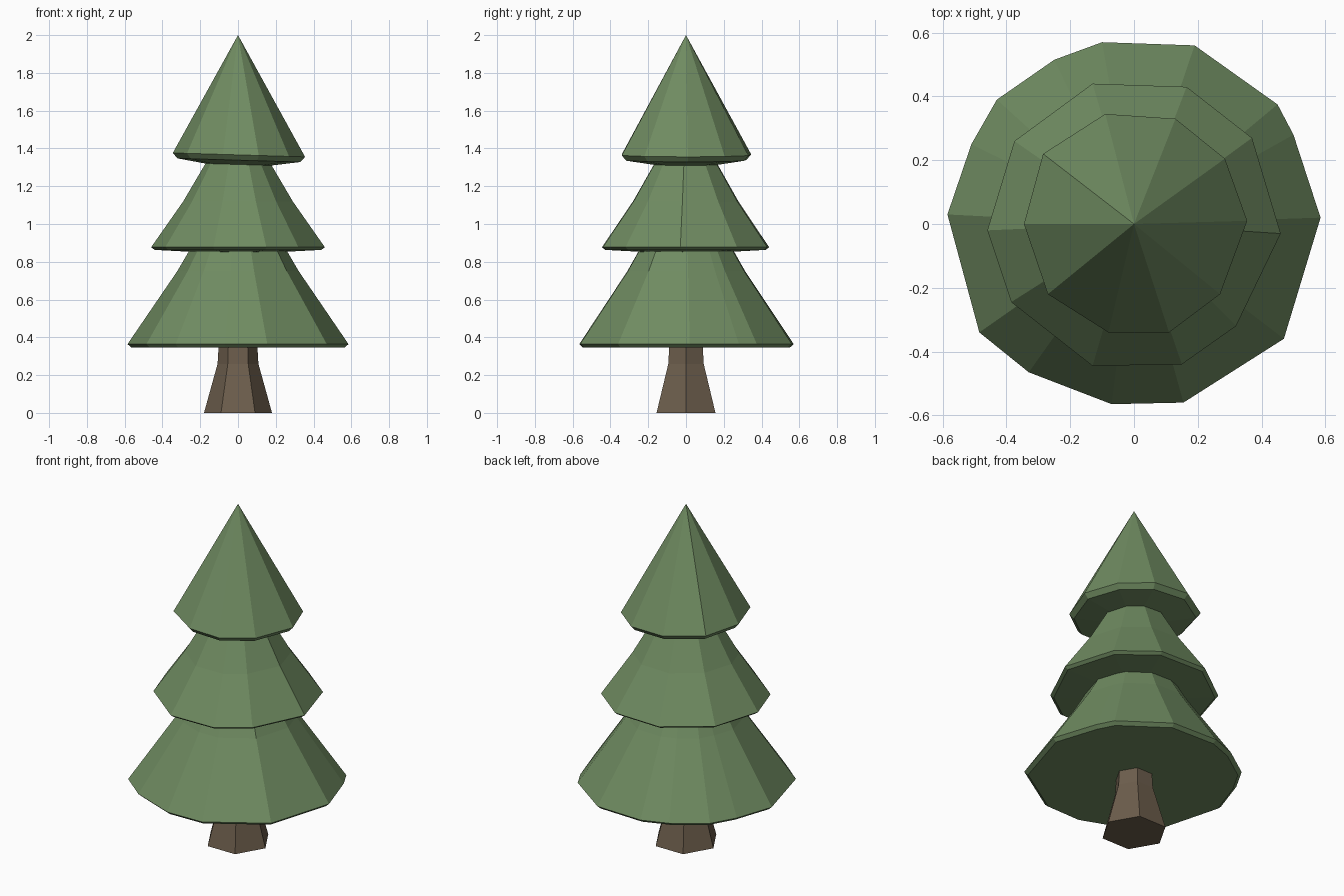
import bpy, bmesh
from math import cos, sin, pi

if "Cube" in bpy.data.objects:
    bpy.data.objects.remove(bpy.data.objects["Cube"])


def material(name, rgb):
    m = bpy.data.materials.new(name)
    m.diffuse_color = (*rgb, 1)
    m.use_nodes = True
    m.node_tree.nodes["Principled BSDF"].inputs["Base Color"].default_value = m.diffuse_color
    return m


def loft(name, rings, mat, apex=None):
    """Skin a stack of equal-length rings, bottom to top, closing both ends."""
    bm = bmesh.new()
    vs = [[bm.verts.new(p) for p in ring] for ring in rings]
    n = len(vs[0])
    for a, b in zip(vs, vs[1:]):
        for i in range(n):
            j = (i + 1) % n
            bm.faces.new((a[i], a[j], b[j], b[i]))
    bm.faces.new(vs[0][::-1])
    if apex:
        tip = bm.verts.new(apex)
        for i in range(n):
            bm.faces.new((vs[-1][i], vs[-1][(i + 1) % n], tip))
    else:
        bm.faces.new(vs[-1])
    bmesh.ops.recalc_face_normals(bm, faces=bm.faces)
    me = bpy.data.meshes.new(name)
    bm.to_mesh(me)
    bm.free()
    me.materials.append(mat)
    ob = bpy.data.objects.new(name, me)
    bpy.context.collection.objects.link(ob)
    return ob


def tier(name, outline, profile, mat, tilt=0.0, apex=None):
    """Foliage skirt: irregular outline scaled along (scale, z) profile."""
    rings = [[(x * s, y * s, z + tilt * x * s) for x, y in outline]
             for s, z in profile]
    return loft(name, rings, mat, apex)


green = material("foliage_green", (0.16, 0.26, 0.12))
brown = material("bark_brown", (0.15, 0.11, 0.072))

# Hexagonal trunk, flared at the foot
trunk = [(0.18, 0.0), (0.108, 0.26), (0.10, 0.40)]
loft("trunk", [[(r * cos(i * pi / 3), r * sin(i * pi / 3), z) for i in range(6)]
               for r, z in trunk], brown)

# Irregular rim outlines of the three tiers
low = [(.585, .02), (.50, .28), (.45, .375), (.19, .56), (-.10, .57),
       (-.25, .515), (-.43, .39), (-.51, .25), (-.585, .03), (-.485, -.34),
       (-.33, -.465), (-.07, -.565), (.155, -.56), (.47, -.36)]
mid = [(.46, -.03), (.37, .27), (.165, .43), (-.13, .44), (-.375, .26),
       (-.46, -.02), (-.385, -.245), (-.13, -.445), (.15, -.44), (.32, -.32)]
top = [(.355, .01), (.285, .205), (.13, .33), (-.09, .345), (-.285, .22),
       (-.345, 0), (-.27, -.22), (-.08, -.34), (.11, -.34), (.27, -.22)]

# Foliage tiers, each from underside to top
tier("lower_foliage", low,
     [(.3, .346), (.965, .346), (1, .364), (.55, .75), (.40, .90)], green)
tier("middle_foliage", mid,
     [(.55, .853), (.96, .863), (1, .877), (.63, 1.12), (.40, 1.30), (.32, 1.36)],
     green)
tier("upper_foliage", top,
     [(.5, 1.315), (.93, 1.338), (1, 1.366)], green, -0.03, (0, 0, 2))
